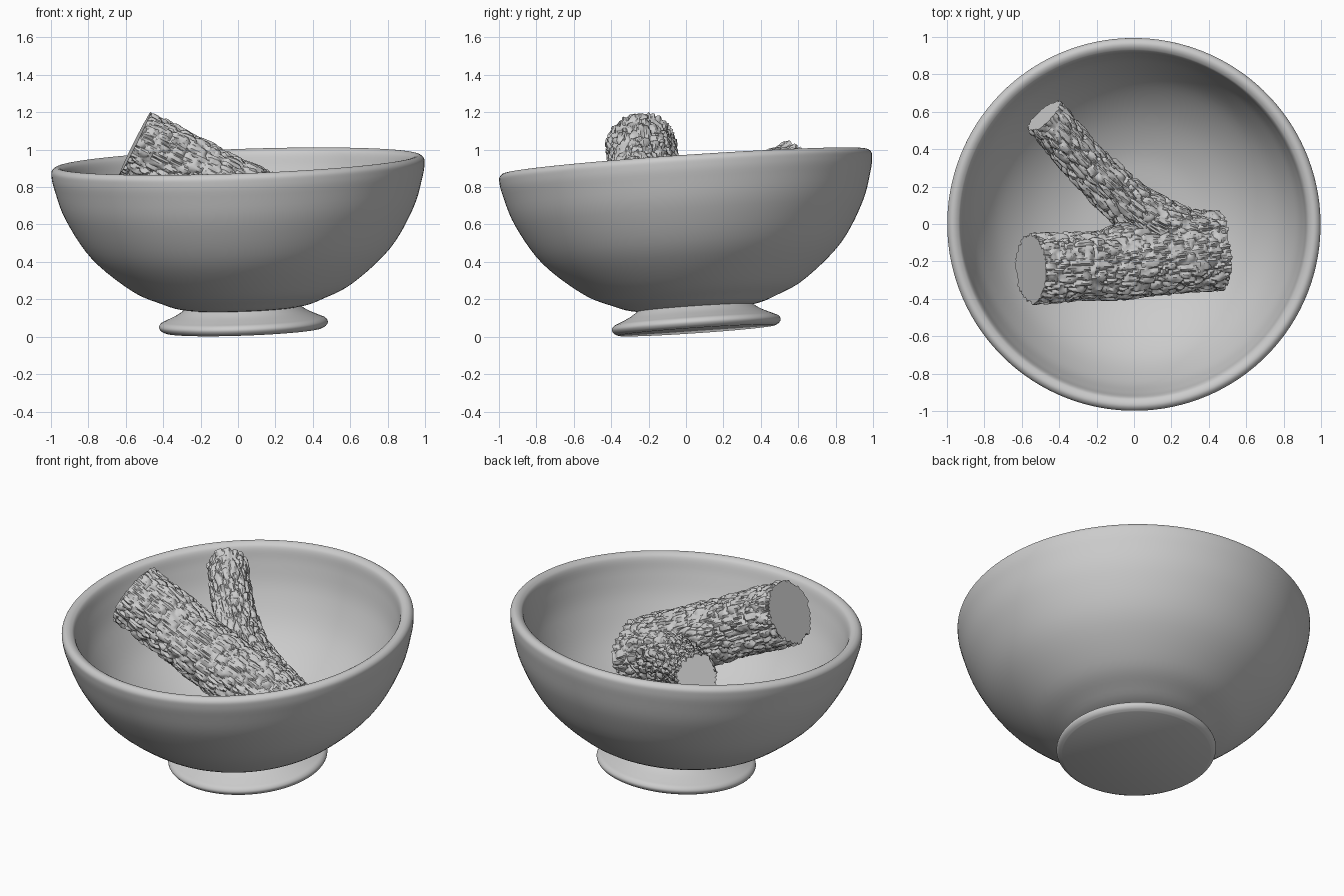
import bpy, bmesh, math
from mathutils import Vector, noise
from mathutils.geometry import interpolate_bezier

if "Cube" in bpy.data.objects:
    bpy.data.objects.remove(bpy.data.objects["Cube"])

TILT = Vector((-0.035, -0.068, 1)).to_track_quat('Z', 'Y')
BASE = Vector((0.03, 0.057, 0.034))


def finish(name, bm, angle):
    bmesh.ops.recalc_face_normals(bm, faces=bm.faces)
    me = bpy.data.meshes.new(name)
    bm.to_mesh(me)
    bm.free()
    ob = bpy.data.objects.new(name, me)
    bpy.context.collection.objects.link(ob)
    smooth(ob, angle)
    return ob


def smooth(ob, angle):
    bpy.ops.object.select_all(action='DESELECT')
    ob.select_set(True)
    bpy.context.view_layer.objects.active = ob
    bpy.ops.object.shade_smooth_by_angle(angle=math.radians(angle))


def spline(pts, n):
    """Smooth path through points of any dimension (Catmull-Rom style)."""
    out = []
    for i in range(len(pts) - 1):
        a, b = pts[i], pts[i + 1]
        ta = (b - pts[i - 1]) / 6 if i else (b - a) / 3
        tb = (pts[i + 2] - a) / 6 if i + 2 < len(pts) else (b - a) / 3
        seg = interpolate_bezier(a, a + ta, b - tb, b, n + 1)
        out += seg if i == len(pts) - 2 else seg[:-1]
    return out


def lathe(name, profile, angle, seg=128):
    """Spin an (r, h) profile, then lean it with the bowl's tilt."""
    bm = bmesh.new()
    vs = [bm.verts.new((r, 0, h)) for r, h in profile]
    es = [bm.edges.new(p) for p in zip(vs, vs[1:])]
    bmesh.ops.spin(bm, geom=vs + es, cent=(0, 0, 0), axis=(0, 0, 1),
                   angle=math.tau, steps=seg)
    bmesh.ops.remove_doubles(bm, verts=bm.verts, dist=1e-4)
    for v in bm.verts:
        v.co = TILT @ v.co + BASE
    return finish(name, bm, angle)


def bark(p):
    """Bark plates split by cracks, over broad lumps."""
    w = p + 0.35 * noise.noise_vector(p * 0.8)
    d = noise.voronoi(w)[0]
    crack = min(1, (d[1] - d[0]) * 3.5)
    return 0.018 * (crack - 0.75) + 0.012 * noise.noise(p * 0.45) + 0.005 * noise.noise(p * 2)


def log(name, pts, radii, n, seg=110):
    """Bark-covered tube with sawn flat ends."""
    bm = bmesh.new()
    path = spline([Vector(p) for p in pts], n)
    rad = [v.x for v in spline([Vector((r, 0, 0)) for r in radii], n)]
    rings, run = [], 0.0
    for i, c in enumerate(path):
        t = (path[min(i + 1, len(path) - 1)] - path[max(i - 1, 0)]).normalized()
        side = t.cross(Vector((0, 0, 1))).normalized()
        up = side.cross(t)
        run += (c - path[i - 1]).length if i else 0
        ring = []
        for k in range(seg):
            a = math.tau * k / seg
            x, y = math.cos(a), math.sin(a)
            q = Vector((x * rad[i] * 26, y * rad[i] * 26, run * 11))
            r = rad[i] + bark(q)
            ring.append(bm.verts.new(c + side * x * r + up * y * r))
        rings.append(ring)
    for a, b in zip(rings, rings[1:]):
        for k in range(seg):
            j = (k + 1) % seg
            bm.faces.new((a[k], a[j], b[j], b[k]))
    for c, ring in ((path[0], rings[0]), (path[-1], rings[-1])):
        m = bm.verts.new(c)
        for k in range(seg):
            bm.faces.new((ring[k], ring[(k + 1) % seg], m))
    return finish(name, bm, 35)


# Bowl: outer wall, rounded rim, inner wall
outer = [(0, .11), (.3, .12), (.45, .165), (.6, .24), (.8, .415), (.93, .625), (.985, .79), (.998, .86)]
rim = [(.994, .89), (.972, .906), (.945, .9), (.925, .875)]
inner = [(.905, .79), (.855, .64), (.74, .45), (.56, .295), (.35, .2), (.15, .17), (0, .165)]
prof = spline([Vector((r, 0, h)) for r, h in outer + rim + inner], 5)
lathe("bowl", [(max(v.x, 0), v.z) for v in prof], 50)

# Flared foot with a flat underside
edge = [(.42, 0), (.442, .012), (.452, .032), (.44, .052), (.41, .066), (.35, .094), (.3, .128)]
foot = [(v.x, v.z) for v in spline([Vector((r, 0, h)) for r, h in edge], 4)]
lathe("foot", [(0, 0)] + foot + [(0, .13)], 40)

# Forked log resting in the bowl: trunk, branch and broken knot merged
trunk = log("log", [(-.55, -.24, 1.035), (-.05, -.215, .785), (.44, -.165, .545)],
            [.186, .182, .192], 65)
branch = log("branch", [(-.485, .575, .925), (-.28, .35, .83), (-.07, .14, .735),
                        (.12, .0, .66), (.3, -.07, .6), (.437, -.085, .535)],
             [.118, .118, .13, .152, .15, .155], 22)
knot = log("knot", [(-.17, -.08, .86), (-.04, -.075, .8), (.1, -.07, .73)],
           [.055, .085, .06], 12, 60)
for part in (branch, knot):
    mod = trunk.modifiers.new("join", 'BOOLEAN')
    mod.operation = 'UNION'
    mod.solver = 'EXACT'
    mod.object = part
    smooth(trunk, 35)
    bpy.ops.object.modifier_apply(modifier=mod.name)
    bpy.data.objects.remove(part)
smooth(trunk, 35)
